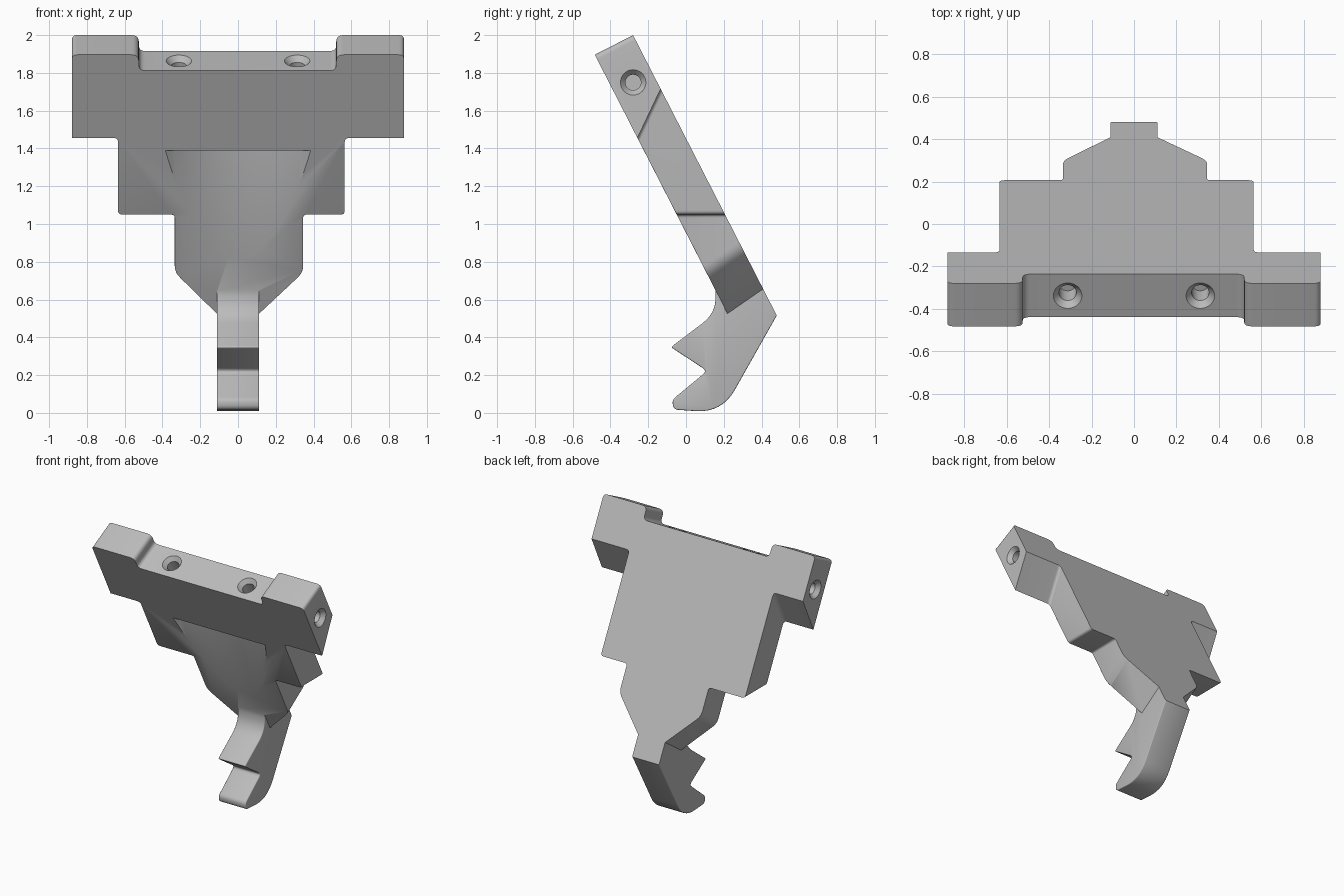
import bpy, bmesh
from mathutils import Vector

cube = bpy.data.objects.get("Cube")
if cube:
    bpy.data.objects.remove(cube, do_unlink=True)

grey = bpy.data.materials.new("light_grey")
grey.use_nodes = True
grey.diffuse_color = (0.5, 0.5, 0.5, 1)
grey.node_tree.nodes["Principled BSDF"].inputs["Base Color"].default_value = (0.5, 0.5, 0.5, 1)

# Leaning plate frame: x across, s down the plate, t from back face to front face
DOWN = Vector((0, 0.456, -0.89))
FRONT = Vector((0, -0.89, -0.456))
ORIGIN = Vector((0, -0.28, 2.0))
THICK = 0.228


def at(x, s, t):
    return ORIGIN + Vector((x, 0, 0)) + DOWN * s + FRONT * t


def rounded(points, steps=6):
    """Round each corner (a, b, distance) of a closed 2D outline."""
    out = []
    for i, (a, b, d) in enumerate(points):
        p = Vector((a, b))
        if d == 0:
            out.append(p)
            continue
        before = p + (Vector(points[i - 1][:2]) - p).normalized() * d
        after = p + (Vector(points[(i + 1) % len(points)][:2]) - p).normalized() * d
        for k in range(steps + 1):
            f = k / steps
            out.append(before * (1 - f) ** 2 + p * 2 * f * (1 - f) + after * f * f)
    return out


def loft(name, ring_a, ring_b, bevel, rule):
    """Solid between two matching rings; bevel cap edges picked by the rule."""
    bm = bmesh.new()
    a = [bm.verts.new(p) for p in ring_a]
    b = [bm.verts.new(p) for p in ring_b]
    bm.faces.new(a)
    bm.faces.new(b)
    n = len(a)
    for i in range(n):
        j = (i + 1) % n
        bm.faces.new((a[i], a[j], b[j], b[i]))
    bmesh.ops.recalc_face_normals(bm, faces=bm.faces)
    rim = [bm.edges.get((r[i], r[(i + 1) % n])) for r in (a, b) for i in range(n)]
    rim = [e for e in rim if all(rule(v.co) for v in e.verts)]
    bmesh.ops.bevel(bm, geom=rim, offset=bevel, segments=3, profile=0.5,
                    affect='EDGES', clamp_overlap=True)
    return finish(name, bm)


def finish(name, bm):
    bmesh.ops.recalc_face_normals(bm, faces=bm.faces)
    mesh = bpy.data.meshes.new(name)
    bm.to_mesh(mesh)
    bm.free()
    mesh.materials.append(grey)
    obj = bpy.data.objects.new(name, mesh)
    bpy.context.collection.objects.link(obj)
    return obj


def lathe(name, start, axis, stations, sides=48):
    """Round solid along an axis from (distance, radius) stations."""
    bm = bmesh.new()
    turn = axis.to_track_quat('Z', 'Y')
    rings = []
    for dist, radius in stations:
        made = bmesh.ops.create_circle(bm, segments=sides, radius=radius)["verts"]
        for v in made:
            v.co = start + turn @ (v.co + Vector((0, 0, dist)))
        rings.append(made)
    for lo, hi in zip(rings, rings[1:]):
        for i in range(sides):
            j = (i + 1) % sides
            bm.faces.new((lo[i], lo[j], hi[j], hi[i]))
    bm.faces.new(rings[0])
    bm.faces.new(rings[-1])
    return finish(name, bm)


def combine(target, other, operation):
    other.hide_render = True
    mod = target.modifiers.new("combine", 'BOOLEAN')
    mod.operation = operation
    mod.solver = 'EXACT'
    mod.object = other
    bpy.context.view_layer.objects.active = target
    bpy.ops.object.modifier_apply(modifier=mod.name)
    bpy.data.objects.remove(other, do_unlink=True)


# Stepped plate outline: x, s at the front face, s at the back face, corner rounding
outline = [
    (-0.88, 0, 0, 0.03), (-0.525, 0, 0, 0.04), (-0.525, 0.095, 0.095, 0.035),
    (0.52, 0.095, 0.095, 0.035), (0.52, 0, 0, 0.04), (0.88, 0, 0, 0.03),
    (0.88, 0.495, 0.32, 0), (0.565, 0.495, 0.32, 0.025),
    (0.565, 0.951, 1.067, 0.025), (0.345, 0.951, 1.067, 0.02),
    (0.345, 1.295, 1.27, 0.04), (0.112, 1.54, 1.51, 0),
    (-0.112, 1.54, 1.51, 0), (-0.335, 1.295, 1.27, 0.04),
    (-0.335, 0.951, 1.067, 0.02), (-0.635, 0.951, 1.067, 0.025),
    (-0.635, 0.495, 0.32, 0.025), (-0.88, 0.495, 0.32, 0),
]
front_ring = [at(p.x, p.y, THICK) for p in rounded([(x, f, d) for x, f, b, d in outline])]
back_ring = [at(p.x, p.y, 0) for p in rounded([(x, b, d) for x, f, b, d in outline])]


def lower_front(co):
    rel = co - ORIGIN
    return rel.dot(FRONT) > 0.2 and rel.dot(DOWN) > 0.51 and abs(co.x) > 0.15


plate = loft("stepped_plate", front_ring, back_ring, 0.015, lower_front)

# Scooped channel in the front face
lip = at(0, 0.5685, THICK)
along = DOWN * 0.978 + FRONT * 0.209
outward = FRONT * 0.978 - DOWN * 0.209
scoop = lathe("scoop_cutter", lip + outward * 0.486, along, [(0, 0.62), (0.72, 0.62)], 160)
combine(plate, scoop, 'DIFFERENCE')

# Countersunk screw holes in the top ledge and in both ends
sink = [(-0.01, 0.076), (0.03, 0.041), (0.13, 0.041)]
for side in (-1, 1):
    top_hole = lathe("top_hole_cutter", at(side * 0.313, 0.095, THICK / 2), DOWN, sink)
    combine(plate, top_hole, 'DIFFERENCE')
    end_hole = lathe("end_hole_cutter", at(side * 0.88, 0.223, THICK / 2),
                     Vector((-side, 0, 0)), sink)
    combine(plate, end_hole, 'DIFFERENCE')

# Notched hook below the plate, profile in y and z
heel = at(0, 1.668, 0)
root = at(0, 1.49, 0)
profile = rounded([
    (heel.y, heel.z, 0), (0.19, 0, 0.14), (-0.068, 0.018, 0.028),
    (-0.072, 0.07, 0.02), (0.112, 0.222, 0.03), (-0.08, 0.348, 0.014),
    (0.16, 0.53, 0.09), (0.155, 0.66, 0), (0.2, 0.72, 0),
    (0.30, 0.75, 0), (root.y, root.z, 0),
], 8)
hook = loft("notched_hook", [(-0.112, p.x, p.y) for p in profile],
            [(0.112, p.x, p.y) for p in profile], 0.018, lambda co: co.z < 0.67)
combine(plate, hook, 'UNION')

# Smooth curves, sharp corners
bpy.ops.object.select_all(action='DESELECT')
plate.select_set(True)
bpy.context.view_layer.objects.active = plate
bpy.ops.object.shade_smooth_by_angle(angle=0.6)
